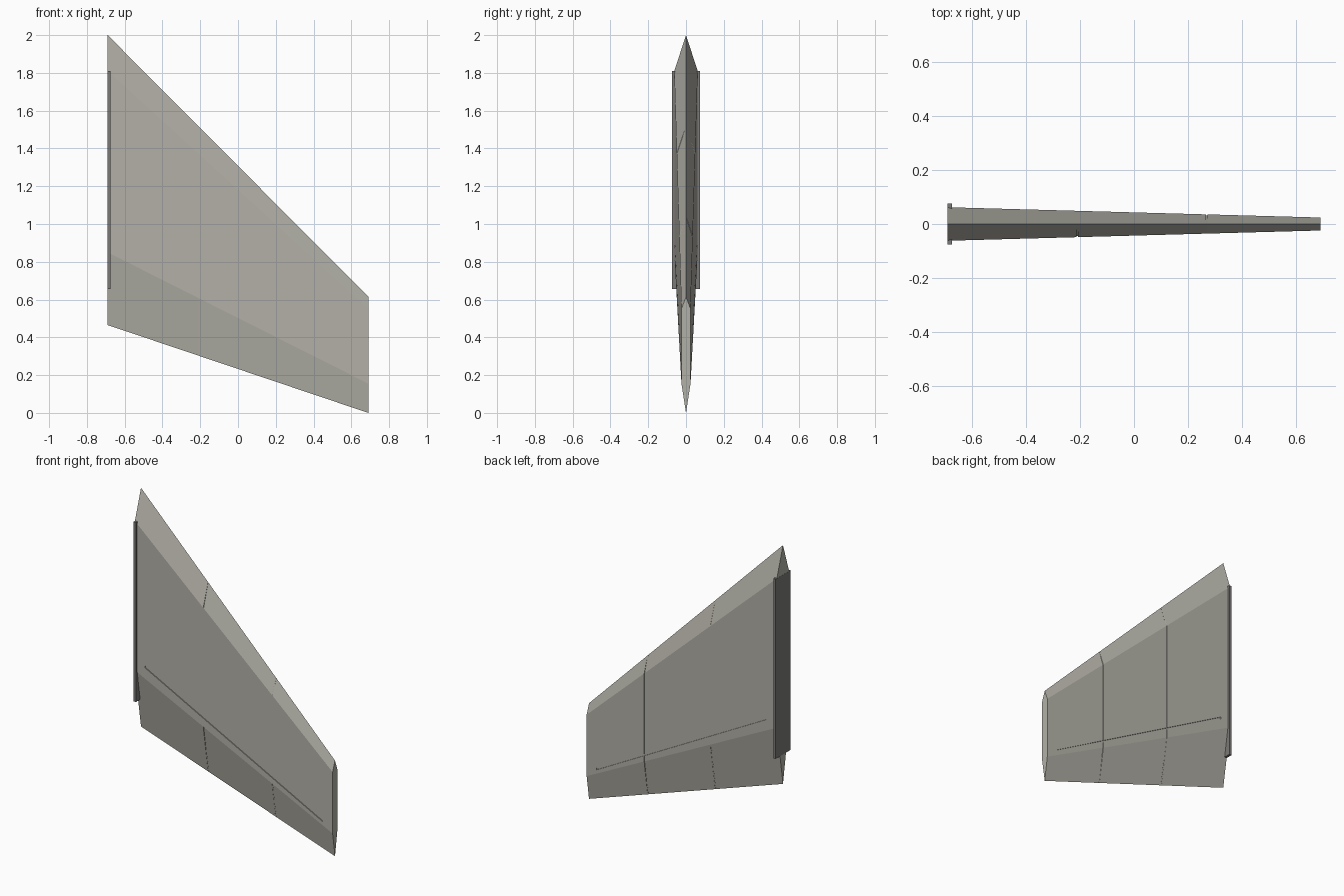
import bpy
import bmesh

cube = bpy.data.objects.get("Cube")
if cube:
    bpy.data.objects.remove(cube, do_unlink=True)


def material(name, color):
    mat = bpy.data.materials.new(name)
    mat.use_nodes = True
    mat.diffuse_color = (*color, 1)
    mat.node_tree.nodes["Principled BSDF"].inputs["Base Color"].default_value = (*color, 1)
    return mat


def loft(name, rings, mat):
    """Skin a list of closed rings and cap both ends."""
    bm = bmesh.new()
    loops = [[bm.verts.new(p) for p in ring] for ring in rings]
    count = len(loops[0])
    for a, b in zip(loops, loops[1:]):
        for i in range(count):
            j = (i + 1) % count
            bm.faces.new((a[i], a[j], b[j], b[i]))
    bm.faces.new(loops[0])
    bm.faces.new(loops[-1])
    bmesh.ops.recalc_face_normals(bm, faces=bm.faces)
    mesh = bpy.data.meshes.new(name)
    bm.to_mesh(mesh)
    bm.free()
    mesh.materials.append(mat)
    obj = bpy.data.objects.new(name, mesh)
    bpy.context.collection.objects.link(obj)
    return obj


def along_span(x, root, tip):
    return root + (tip - root) * (x + HALF_SPAN) / (2 * HALF_SPAN)


HALF_SPAN = 0.69
body_grey = material("warm light grey", (0.45, 0.44, 0.39))
plate_grey = material("dark grey", (0.20, 0.195, 0.19))


def half_thickness(x):
    return along_span(x, 0.062, 0.024)


def fin_section(x, front_cut=0, back_cut=0):
    """Six-sided section: sharp leading and trailing edges, flat middle."""
    trailing = along_span(x, 0.465, 0.0)
    low = along_span(x, 0.85, 0.155)
    high = along_span(x, 1.81, 0.55)
    leading = along_span(x, 2.0, 0.615)
    front = front_cut - half_thickness(x)
    back = half_thickness(x) - back_cut
    return [(x, 0, trailing), (x, front, low), (x, front, high),
            (x, 0, leading), (x, back, high), (x, back, low)]


# Fin body with two narrow chordwise panel seams
rings = [fin_section(-HALF_SPAN)]
for seam, front_cut, back_cut in ((-0.21, 0.004, 0.001), (0.27, 0.001, 0.004)):
    rings += [fin_section(seam - 0.003),
              fin_section(seam - 0.0025, front_cut, back_cut),
              fin_section(seam + 0.0025, front_cut, back_cut),
              fin_section(seam + 0.003)]
rings.append(fin_section(HALF_SPAN))
fin = loft("fin_body", rings, body_grey)

# Slanted control surface groove on both sides
for side in (-1, 1):
    cutter_rings = []
    for x, z in ((-0.62, 0.89), (0.62, 0.22)):
        inner = side * (half_thickness(x) - 0.006)
        outer = side * (half_thickness(x) + 0.02)
        cutter_rings.append([(x, inner, z - 0.006), (x, outer, z - 0.006),
                             (x, outer, z + 0.006), (x, inner, z + 0.006)])
    cutter = loft("groove_cutter", cutter_rings, body_grey)
    cutter.hide_render = True
    groove = fin.modifiers.new("groove", "BOOLEAN")
    groove.operation = "DIFFERENCE"
    groove.solver = "EXACT"
    groove.object = cutter
    bpy.context.view_layer.objects.active = fin
    bpy.ops.object.modifier_apply(modifier=groove.name)
    bpy.data.objects.remove(cutter, do_unlink=True)

# Mounting plate at the root
loft("root_plate",
     [[(x, -0.075, 0.655), (x, 0.075, 0.655), (x, 0.075, 1.81), (x, -0.075, 1.81)]
      for x in (-0.691, -0.674)], plate_grey)
